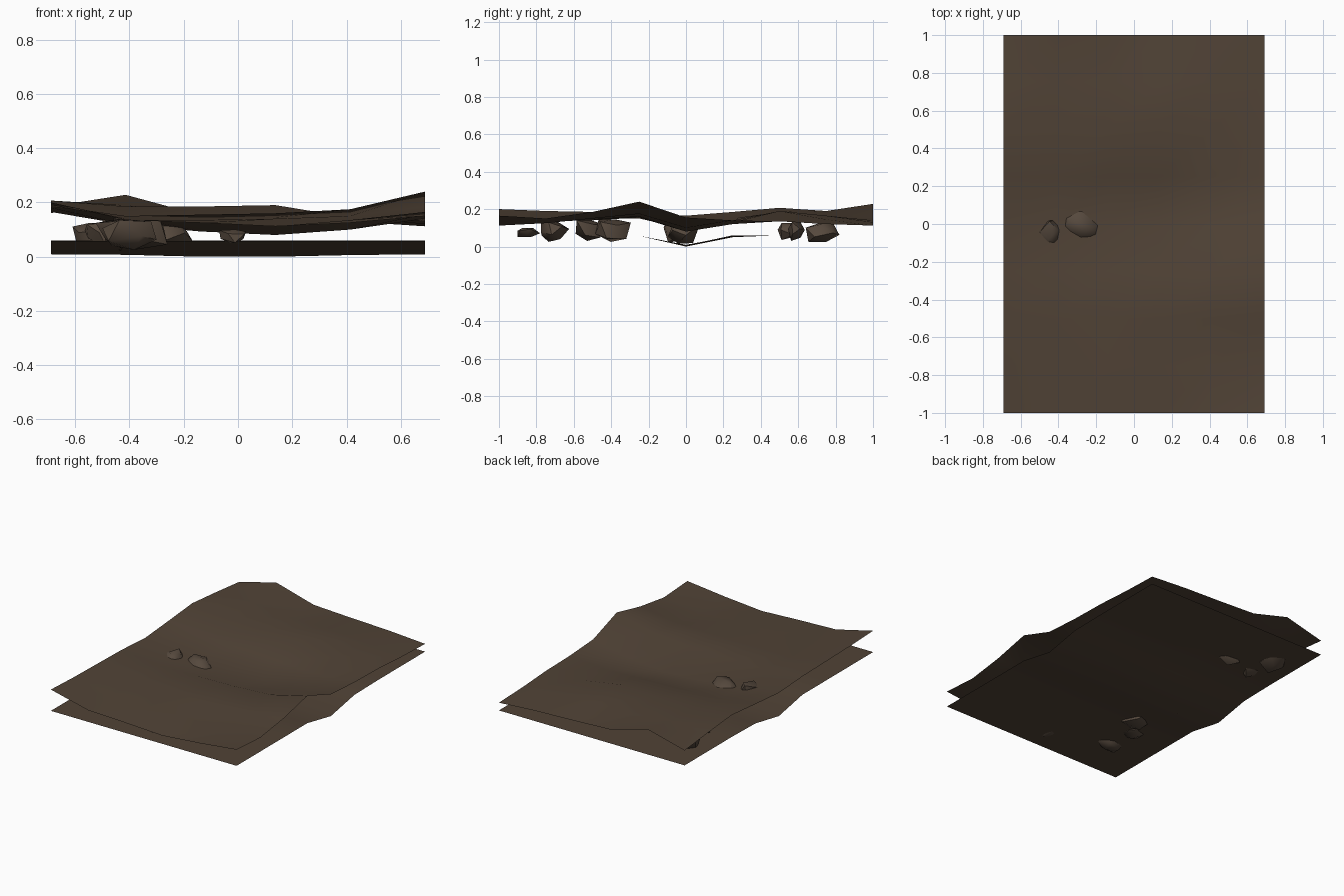
import bpy
import bmesh
import random
from mathutils import Vector, Euler

random.seed(4)
if "Cube" in bpy.data.objects:
    bpy.data.objects.remove(bpy.data.objects["Cube"], do_unlink=True)


def make_material(name, colour):
    mat = bpy.data.materials.new(name)
    mat.use_nodes = True
    mat.diffuse_color = (*colour, 1)
    mat.node_tree.nodes["Principled BSDF"].inputs["Base Color"].default_value = (*colour, 1)
    return mat


earth = make_material("earth brown", (0.082, 0.056, 0.037))
stone = make_material("stone brown", (0.092, 0.066, 0.047))

HALF_WIDTH, HALF_LENGTH = 0.69, 1.0


def finish(name, bm, mat):
    mesh = bpy.data.meshes.new(name)
    bm.to_mesh(mesh)
    bm.free()
    mesh.materials.append(mat)
    obj = bpy.data.objects.new(name, mesh)
    bpy.context.collection.objects.link(obj)
    return obj


def sheet(name, rows):
    """Open ground sheet from rows of heights (hundredths), front to back."""
    bm = bmesh.new()
    grid = []
    for j, row in enumerate(rows):
        y = -HALF_LENGTH + 2 * HALF_LENGTH * j / (len(rows) - 1)
        grid.append([bm.verts.new((-HALF_WIDTH + 2 * HALF_WIDTH * i / (len(row) - 1), y, h / 100))
                     for i, h in enumerate(row)])
    for a, b in zip(grid, grid[1:]):
        for i in range(len(a) - 1):
            bm.faces.new((a[i], a[i + 1], b[i + 1], b[i])).smooth = True
    return finish(name, bm, earth)


# Rolling upper ground
sheet("upper_ground", [
    [20, 13.5, 12.5, 11.2, 13.5, 16.5],
    [19, 14, 13.5, 14, 12.5, 15],
    [18.5, 15, 14, 14.5, 15, 18.5],
    [18, 15, 15.5, 16, 17.5, 24],
    [16.5, 11.8, 9.3, 8, 10, 15.5],
    [18.5, 15, 14, 13, 12, 14],
    [20.7, 18.5, 18.5, 19, 14.5, 13.5],
    [18.5, 19, 16, 16.5, 14.5, 12],
    [16, 22.8, 15.3, 14, 13, 11.2],
])

# Lower ground, level apart from one trench across the middle
level, high = [5.7] * 6, [6] * 6
sheet("lower_ground", [
    level, level, level, level,
    [0.9, 0.7, 0, 0, 0.6, 0.9],
    [5.5, 5.4, 5, 5.2, 6, 5.6],
    high, high, high,
])


def rock(name, centre, size, turn):
    """Angular stone: hull of a jittered, flat-topped ball, fitted to its size."""
    bm = bmesh.new()
    bmesh.ops.create_icosphere(bm, subdivisions=1, radius=1)
    spin = Euler((random.uniform(0, 3), random.uniform(0, 3), 0)).to_matrix()
    for v in bm.verts:
        v.co = spin @ (v.co * random.uniform(0.7, 1.15))
        v.co.z = min(v.co.z, 0.6)
    hull = bmesh.ops.convex_hull(bm, input=bm.verts[:])
    loose = {g for g in hull["geom_interior"] + hull["geom_unused"]
             if isinstance(g, bmesh.types.BMVert)}
    bmesh.ops.delete(bm, geom=list(loose), context="VERTS")
    low = [min(v.co[k] for v in bm.verts) for k in range(3)]
    top = [max(v.co[k] for v in bm.verts) for k in range(3)]
    yaw = Euler((0, 0, turn)).to_matrix()
    for v in bm.verts:
        fitted = Vector([((v.co[k] - low[k]) / (top[k] - low[k]) - 0.5) * size[k] for k in range(3)])
        v.co = yaw @ fitted + Vector(centre)
    bmesh.ops.recalc_face_normals(bm, faces=bm.faces[:])
    obj = finish(name, bm, stone)
    for o in bpy.context.selected_objects:
        o.select_set(False)
    obj.select_set(True)
    bpy.context.view_layer.objects.active = obj
    bpy.ops.object.shade_smooth_by_angle(angle=0.8)


# Stones caught between the two sheets; the first two break through the upper one
stones = [
    ((-0.29, -0.01, 0.08), (0.22, 0.16, 0.13), -0.4),
    ((-0.44, -0.05, 0.088), (0.12, 0.15, 0.13), -0.2),
    ((-0.28, 0.59, 0.08), (0.15, 0.09, 0.10), 0),
    ((-0.50, 0.55, 0.08), (0.13, 0.12, 0.09), 0),
    ((-0.53, 0.73, 0.075), (0.16, 0.18, 0.10), 0),
    ((-0.36, -0.39, 0.085), (0.20, 0.19, 0.12), 0),
    ((-0.44, -0.51, 0.085), (0.17, 0.16, 0.11), 0),
    ((-0.40, -0.70, 0.08), (0.20, 0.15, 0.11), 0),
    ((-0.02, -0.84, 0.075), (0.10, 0.12, 0.05), 0),
]
for n, (centre, size, turn) in enumerate(stones, 1):
    rock(f"stone_{n}", centre, size, turn)
